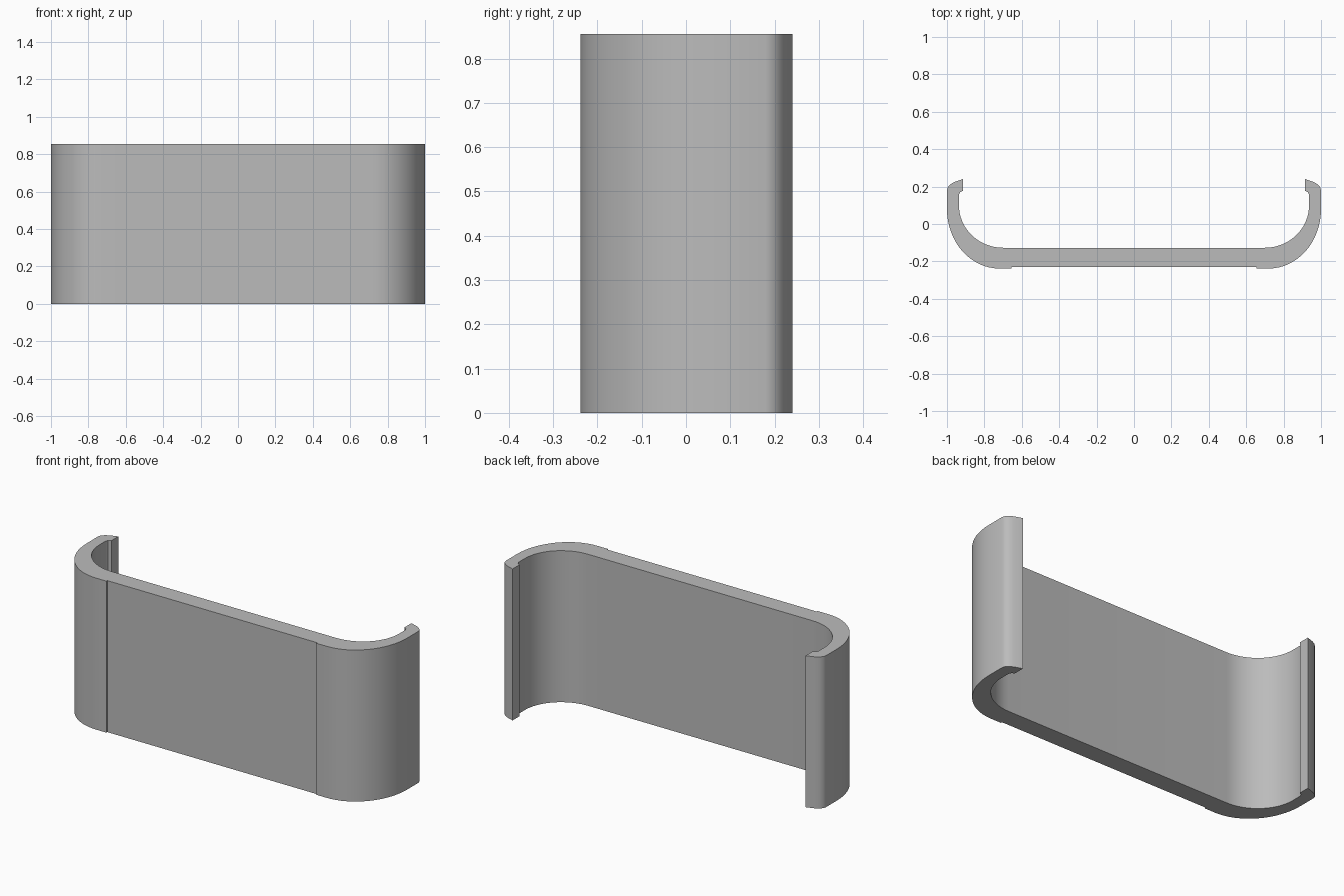
import bpy, bmesh
from math import sin, cos, pi

HEIGHT = 0.855

cube = bpy.data.objects.get("Cube")
if cube:
    bpy.data.objects.remove(cube, do_unlink=True)

grey = bpy.data.materials.new("plain grey")
grey.use_nodes = True
colour = (0.5, 0.5, 0.5, 1)
grey.diffuse_color = colour
grey.node_tree.nodes["Principled BSDF"].inputs["Base Color"].default_value = colour


def quarter(cx, cy, rx, ry, steps=16):
    """Elliptical quarter turn from the front (-y) round to the side (+x)."""
    angles = [-pi / 2 + pi / 2 * i / steps for i in range(steps + 1)]
    return [(cx + rx * cos(a), cy + ry * sin(a)) for a in angles]


# Left half of the clip section: raised pad, outer bend, hooked lip, inner bend
outer = [(0.655, -0.23), (0.655, -0.238)] + quarter(0.72, 0.08, 0.28, 0.318)
lip = [(1.0, 0.18), (0.995, 0.198), (0.98, 0.213), (0.96, 0.225), (0.915, 0.24),
       (0.915, 0.178), (0.93, 0.17), (0.936, 0.155)]
inner = quarter(0.70, 0.10, 0.236, 0.227)[::-1]
half = outer + lip + inner
section = half + [(-x, y) for x, y in reversed(half)]

# Extrude the mirrored section upward
bm = bmesh.new()
base = bm.faces.new([bm.verts.new((x, y, 0)) for x, y in section])
top = bmesh.ops.extrude_face_region(bm, geom=[base], use_keep_orig=True)
bmesh.ops.translate(bm, vec=(0, 0, HEIGHT),
                    verts=[v for v in top["geom"] if isinstance(v, bmesh.types.BMVert)])
bmesh.ops.recalc_face_normals(bm, faces=bm.faces)
mesh = bpy.data.meshes.new("clip_bracket")
bm.to_mesh(mesh)
bm.free()
mesh.materials.append(grey)

clip = bpy.data.objects.new("clip_bracket", mesh)
bpy.context.collection.objects.link(clip)
bpy.context.view_layer.objects.active = clip
clip.select_set(True)
bpy.ops.object.shade_smooth_by_angle(angle=pi / 6)
